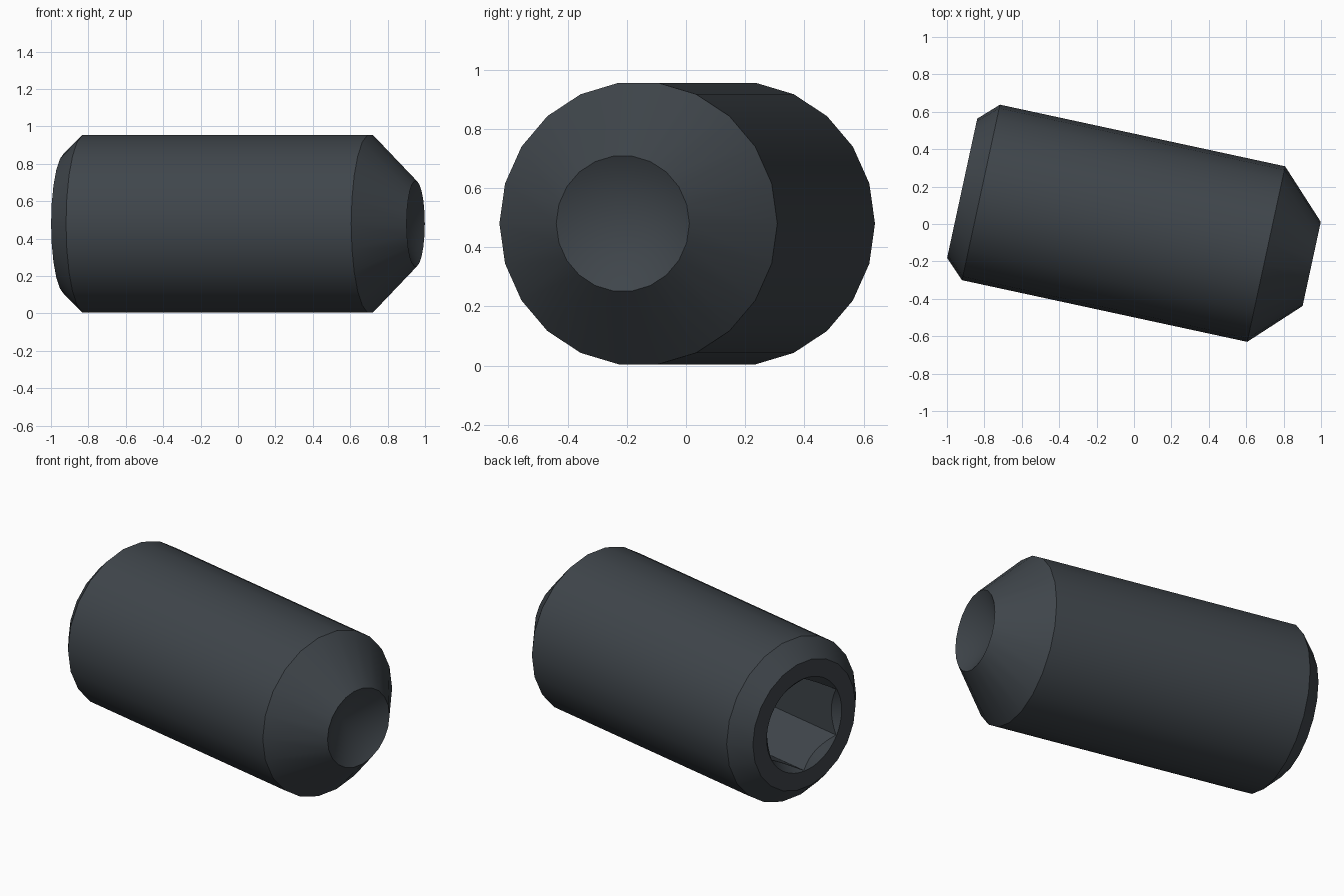
import bpy
import bmesh
import math

cube = bpy.data.objects.get("Cube")
if cube:
    bpy.data.objects.remove(cube, do_unlink=True)

steel = bpy.data.materials.new("dark blue grey steel")
steel.use_nodes = True
colour = (0.05, 0.06, 0.07, 1)
steel.diffuse_color = colour
steel.node_tree.nodes["Principled BSDF"].inputs["Base Color"].default_value = colour


def lathe(name, profile, sides, phase=0.0):
    """Turn (x, radius) points around the x axis; zero radius is an apex, open ends are capped."""
    bm = bmesh.new()
    rings = []
    for x, r in profile:
        if r == 0:
            rings.append([bm.verts.new((x, 0, 0))] * sides)
            continue
        angles = [phase + math.tau * i / sides for i in range(sides)]
        rings.append([bm.verts.new((x, r * math.cos(a), r * math.sin(a))) for a in angles])
    for a, b in zip(rings, rings[1:]):
        for i in range(sides):
            j = (i + 1) % sides
            bm.faces.new(dict.fromkeys((a[i], a[j], b[j], b[i])))
    for (x, r), ring in ((profile[0], rings[0]), (profile[-1], rings[-1])):
        if r > 0:
            bm.faces.new(ring)
    bmesh.ops.recalc_face_normals(bm, faces=bm.faces)
    mesh = bpy.data.meshes.new(name)
    bm.to_mesh(mesh)
    bm.free()
    mesh.materials.append(steel)
    obj = bpy.data.objects.new(name, mesh)
    bpy.context.collection.objects.link(obj)
    return obj


def cut(target, cutter):
    mod = target.modifiers.new("cut", 'BOOLEAN')
    mod.operation = 'DIFFERENCE'
    mod.solver = 'EXACT'
    mod.object = cutter
    bpy.context.view_layer.objects.active = target
    bpy.ops.object.modifier_apply(modifier=mod.name)
    bpy.data.objects.remove(cutter, do_unlink=True)


# Chamfered body with a tapered tip and a conical hollow in the tip
back, tip = -0.94, 0.972
body = lathe("screw_body", [(back, 0.381), (-0.837, 0.48), (0.723, 0.48),
                            (tip, 0.23), (tip - 0.133, 0)], 22)

# Hexagonal drive socket with a 45 degree countersink
cut(body, lathe("socket_cutter", [(back - 0.1, 0.275), (back + 0.56, 0.275)], 6, math.pi / 2))
cut(body, lathe("countersink_cutter", [(back - 0.05, 0.328), (back + 0.278, 0)], 48))

# Smooth round surfaces, sharp rims, and the lying pose
bpy.ops.object.select_all(action='DESELECT')
body.select_set(True)
bpy.context.view_layer.objects.active = body
bpy.ops.object.shade_smooth_by_angle(angle=math.radians(30))
body.location = (0, -0.008, 0.48)
body.rotation_euler.z = math.radians(-12.2)
